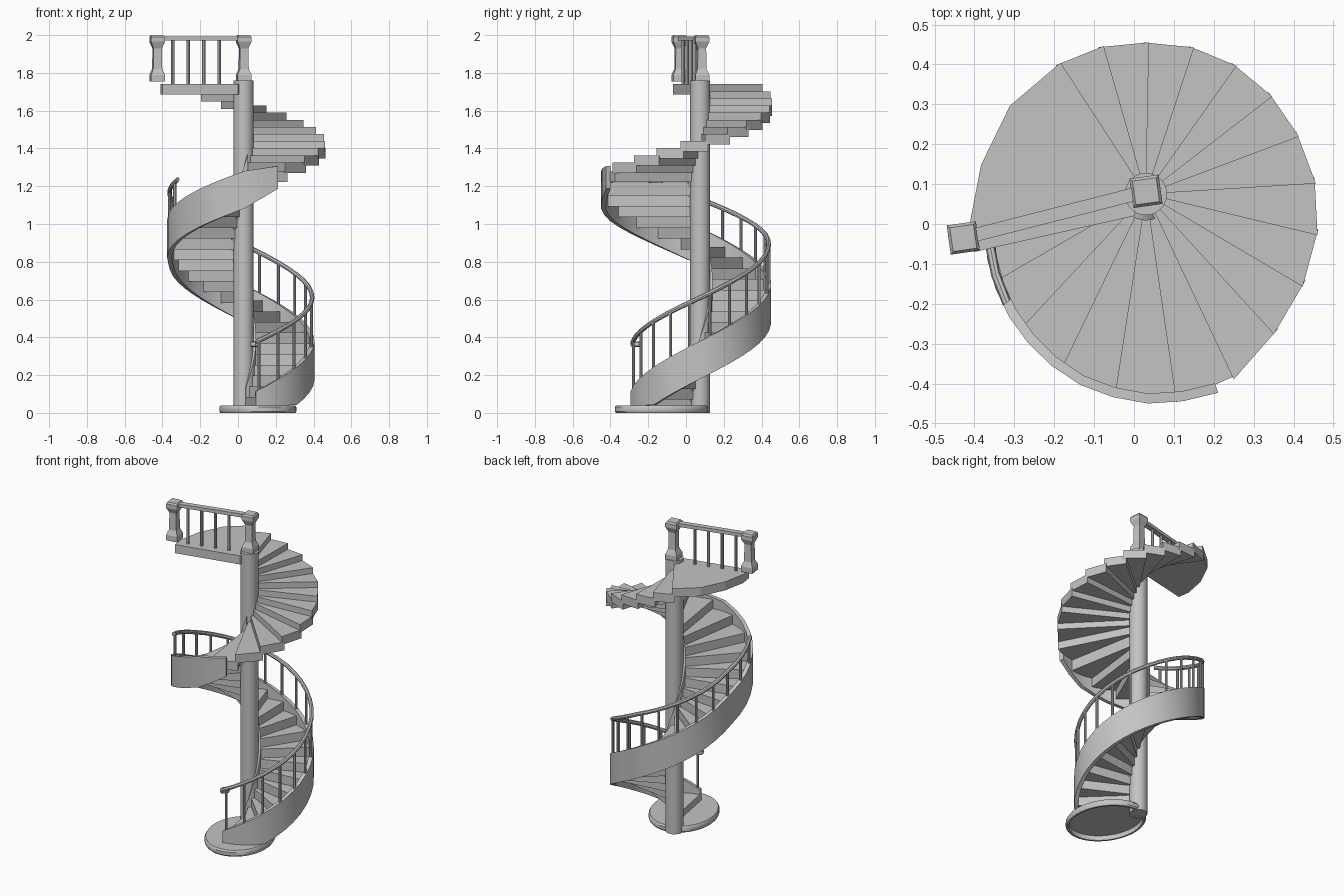
import bpy, bmesh, math
from mathutils import Vector, Matrix

cube = bpy.data.objects.get("Cube")
if cube:
    bpy.data.objects.remove(cube, do_unlink=True)

stone = bpy.data.materials.new("plain_grey")
stone.use_nodes = True
GREY = (0.55, 0.55, 0.55, 1)
stone.diffuse_color = GREY
stone.node_tree.nodes["Principled BSDF"].inputs["Base Color"].default_value = GREY

CX, CY = 0.03, 0.075            # column axis
START, LANDING, END = -80, 483, 555
STRINGER_END, RAIL_END = 290, 218
STEPS = 33
STEP = (LANDING - START) / STEPS

RADIUS = [(-80, .375), (90, .375), (180, .395), (218, .455), (250, .505), (270, .525),
          (290, .53), (305, .485), (325, .46), (352, .438), (386, .405), (450, .38),
          (483, .393), (530, .42), (555, .455)]
TREAD_Z = [(-80, .083), (288, 1.31), (483, 1.74)]
RAIL_Z = [(-80, .375), (0, .61), (90, .89), (218, 1.235)]
HALF_HEIGHT = [(-80, .1), (270, .1), (290, .06)]


def lerp(table, a):
    for (a0, v0), (a1, v1) in zip(table, table[1:]):
        if a <= a1:
            return v0 + (v1 - v0) * (a - a0) / (a1 - a0)
    return table[-1][1]


def polar(a, r, z=0.0):
    t = math.radians(a)
    return Vector((CX + r * math.cos(t), CY + r * math.sin(t), z))


def finish(name, bm, smooth=False):
    bmesh.ops.recalc_face_normals(bm, faces=bm.faces)
    mesh = bpy.data.meshes.new(name)
    bm.to_mesh(mesh)
    bm.free()
    mesh.materials.append(stone)
    ob = bpy.data.objects.new(name, mesh)
    bpy.context.collection.objects.link(ob)
    if smooth:
        bpy.ops.object.select_all(action='DESELECT')
        ob.select_set(True)
        bpy.context.view_layer.objects.active = ob
        bpy.ops.object.shade_smooth_by_angle(angle=math.radians(35))
    return ob


def loft(name, rings, caps=True, smooth=True, bm=None):
    """Skin a list of closed rings; adds to bm when given one."""
    own = bm is None
    bm = bm or bmesh.new()
    loops = [[bm.verts.new(p) for p in ring] for ring in rings]
    n = len(loops[0])
    for a, b in zip(loops, loops[1:]):
        for i in range(n):
            j = (i + 1) % n
            bm.faces.new((a[i], a[j], b[j], b[i]))
    if caps:
        bm.faces.new(loops[0])
        bm.faces.new(loops[-1])
    if own:
        return finish(name, bm, smooth)


def slab(name, outline, top, thick):
    loft(name, [[Vector((p.x, p.y, z)) for p in outline] for z in (top - thick, top)], smooth=False)


def circle(center, r, z, n=24):
    return [Vector((center[0] + r * math.cos(k * math.tau / n),
                    center[1] + r * math.sin(k * math.tau / n), z)) for k in range(n)]


def bar(name, p, q, r, n=8):
    loft(name, [circle(p, r, p.z, n), circle(q, r, q.z, n)])


# Central column
loft("column", [circle((CX, CY), .053, z, 32) for z in (0.0, 1.76)])

# Oval foot with a hollow underside
turn = Matrix.Rotation(math.radians(15), 4, 'Z')
foot_rings = []
for scale, z in ((.92, .03), (.92, 0), (.975, 0), (1, .008), (1, .03), (.97, .04)):
    ring = circle((0, 0), scale, z, 40)
    foot_rings.append([turn @ Vector((p.x * .2, p.y * .25, z)) + Vector((.105, -.13, 0)) for p in ring])
loft("foot", foot_rings)

# Winding treads
for k in range(STEPS):
    a = START + k * STEP
    lower = a + STEP < STRINGER_END + 4
    inset = .015 if lower else 0
    b = a + STEP + 2
    outline = [polar(a, .035), polar(a, lerp(RADIUS, a) - inset),
               polar(b, lerp(RADIUS, b) - inset), polar(b, .035)]
    top = lerp(TREAD_Z, a)
    slab("tread_%02d" % (k + 1), outline, top, min(.07 if lower else .055, top - .035))

# Top landing
edge = [polar(a, lerp(RADIUS, a)) for a in (LANDING, 507, 530, 549)]
slab("landing", [Vector((CX, CY, 0))] + edge + [Vector((-.4, -.07, 0)), Vector((0, .02, 0))],
     1.74, .055)


# Curved stringers beside the treads
def stringer(name, radius, thick, center, half):
    rings = []
    count = 38
    for i in range(count + 1):
        a = START + (STRINGER_END - START) * i / count
        r, c, h = radius(a), center(a), half(a)
        lo, hi = max(.04, c - h), c + h
        rings.append([polar(a, r - thick, lo), polar(a, r, lo), polar(a, r, hi), polar(a, r - thick, hi)])
    loft(name, rings)


stringer("outer_stringer", lambda a: lerp(RADIUS, a), .025,
         lambda a: .28 + a / 300, lambda a: lerp(HALF_HEIGHT, a))
stringer("inner_stringer", lambda a: .066, .014,
         lambda a: lerp(TREAD_Z, a) - .02, lambda a: .07)


# Spiral handrail, its end scroll and balusters
def rail_point(a):
    return polar(a, lerp(RADIUS, a) - .012, lerp(RAIL_Z, a))


rings = []
for i in range(31):
    a = START + (RAIL_END - START) * i / 30
    p = rail_point(a)
    out = (polar(a, 1) - polar(a, 0)).normalized()
    rings.append([p + out * (.012 * math.cos(t)) + Vector((0, 0, .014 * math.sin(t)))
                  for t in (k * math.tau / 8 for k in range(8))])
loft("handrail", rings)

scroll = []
for i in range(19):
    t = i / 18 * math.tau * 1.25
    r = .024 - .012 * i / 18
    c = rail_point(START) + Vector((0, .02, -.012))
    out = Vector((-math.sin(t), -math.cos(t), 0))
    scroll.append([c + out * (r + .009 * math.cos(u)) + Vector((0, 0, .014 * math.sin(u)))
                   for u in (k * math.tau / 8 for k in range(8))])
loft("handrail_scroll", scroll)

for k in range(18):
    a = START + 3 + k * STEP
    top = rail_point(a)
    bar("baluster_%02d" % (k + 1), Vector((top.x, top.y, max(.04, .28 + a / 300))), top, .008)

# Landing newel posts: square shafts with flared foot and cap
POST = [(.037, 1.755), (.037, 1.79), (.024, 1.82), (.022, 1.93),
        (.033, 1.955), (.037, 1.965), (.037, 1.99), (.03, 2.0)]
posts = {"landing_post_outer": Vector((-.428, -.035, 0)), "landing_post_inner": Vector((.03, .082, 0))}
spin = Matrix.Rotation(math.radians(8), 4, 'Z')
for name, pos in posts.items():
    loft(name, [[spin @ Vector((x * w, y * w, z)) + pos
                 for x, y in ((-1, -1), (1, -1), (1, 1), (-1, 1))] for w, z in POST], smooth=False)

# Landing rail and its balusters
p, q = posts.values()
side = Vector((p.y - q.y, q.x - p.x, 0)).normalized() * .017
slab("landing_rail", [p + side, q + side, q - side, p - side], 1.993, .022)
for k in range(1, 6):
    c = p.lerp(q, k / 5 - .02 * k - .0)
    if k < 5:
        bar("landing_baluster_%d" % k, c + Vector((0, 0, 1.73)), c + Vector((0, 0, 1.98)), .009)
